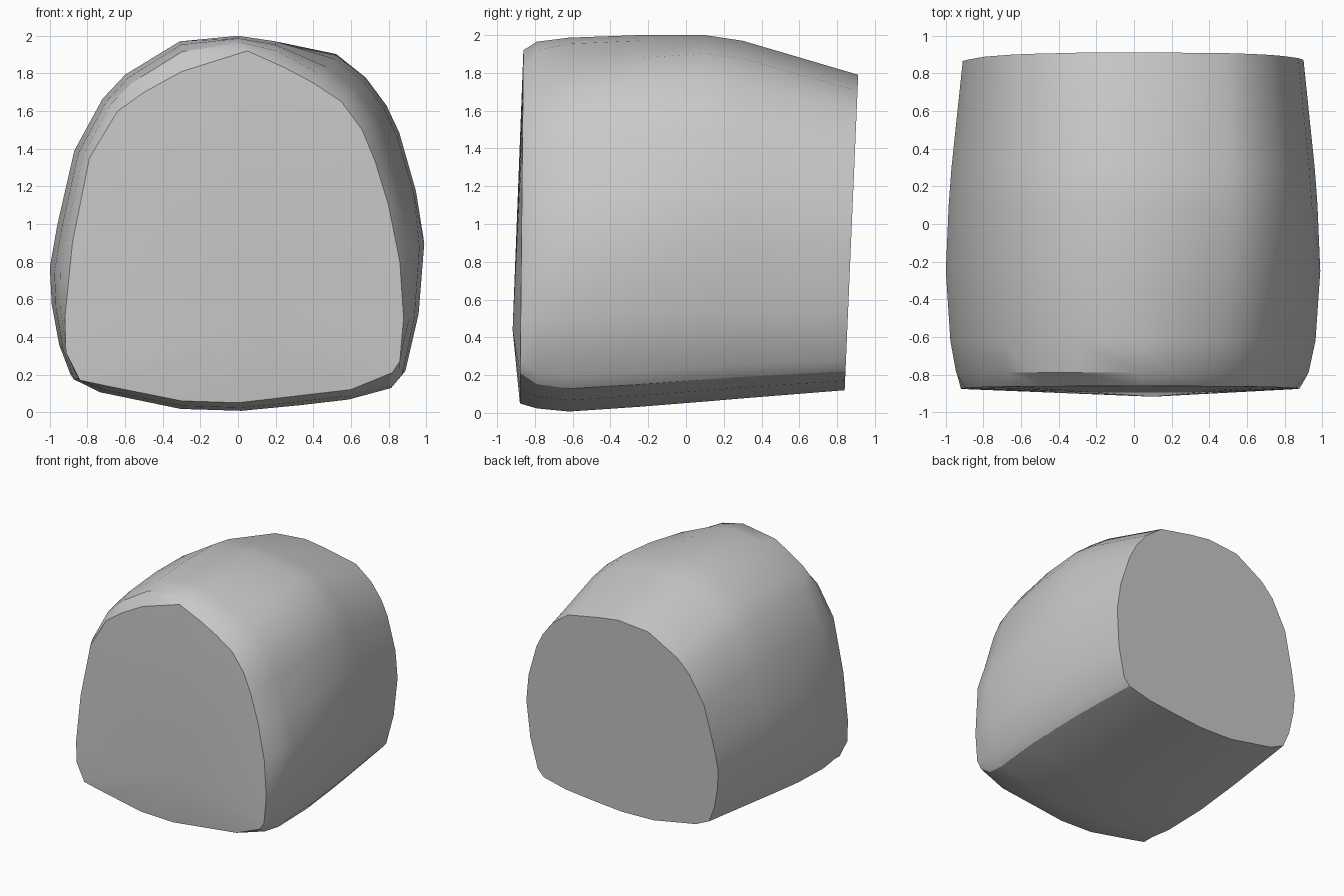
import bpy, bmesh, math

if "Cube" in bpy.data.objects:
    bpy.data.objects.remove(bpy.data.objects["Cube"])

# Widest cross-section (x, z), counter-clockwise seen from the front
BODY = [(-.31, .01), (.02, 0), (.34, .03), (.6, .06), (.83, .12), (.89, .19),
        (.96, .5), (.99, .88), (.96, 1.15), (.87, 1.47), (.80, 1.62), (.69, 1.77),
        (.53, 1.9), (.2, 1.97), (0, 2), (-.31, 1.97), (-.6, 1.79), (-.72, 1.66),
        (-.87, 1.38), (-.96, .98), (-1, .75), (-.99, .55), (-.95, .33),
        (-.89, .17), (-.75, .10)]

# Smaller outline of the front face, matched point for point
FRONT = [(-.3, .06), (0, .05), (.3, .085), (.6, .12), (.82, .21), (.86, .27),
         (.88, .5), (.86, .8), (.80, 1.1), (.73, 1.33), (.66, 1.5), (.55, 1.65),
         (.4, 1.75), (.25, 1.83), (.05, 1.92), (-.3, 1.81), (-.5, 1.7), (-.64, 1.6),
         (-.79, 1.35), (-.88, .9), (-.9, .7), (-.92, .5), (-.915, .32),
         (-.84, .17), (-.7, .14)]

# Stations along the block: y, width, bottom, top, blend, blend on worn upper right
STATIONS = [(-.79, .96, .015, 1.98, .75, .35),
            (-.62, .98, .005, 1.99, .95, .6),
            (-.25, 1.0, .032, 2.0, 1, .85),
            (.10, .985, .06, 2.0, 1, 1),
            (.30, .97, .077, 1.97, 1, 1)]


def station_ring(bm, y, width, low, high, blend, worn):
    ring = []
    for (bx, bz), (fx, fz) in zip(BODY, FRONT):
        x, z = bx * width, low + bz / 2 * (high - low)
        k = worn if bx > .4 and bz > 1.1 else blend
        ring.append(bm.verts.new((fx + (x - fx) * k, y, fz + (z - fz) * k)))
    return ring


def bridge(bm, a, b):
    n = len(a)
    for i in range(n):
        j = (i + 1) % n
        bm.faces.new((a[i], a[j], b[j], b[i]))


bm = bmesh.new()

# Front face, slightly bulged around a low point
rings = [[bm.verts.new((x, -.88 + .01 * z, z)) for x, z in FRONT]]
rings += [station_ring(bm, *s) for s in STATIONS]

# Back face, a flat leaning cut
back = []
for x, z in BODY:
    bz = .12 + z / 2 * 1.67
    back.append(bm.verts.new((x * .91, .84 + .043 * (bz - .12), bz)))
rings.append(back)

for a, b in zip(rings, rings[1:]):
    bridge(bm, a, b)
centre = bm.verts.new((.1, -.918, .44))
for i, v in enumerate(rings[0]):
    bm.faces.new((centre, rings[0][(i + 1) % len(rings[0])], v))
bm.faces.new(back)
bmesh.ops.recalc_face_normals(bm, faces=bm.faces)

mesh = bpy.data.meshes.new("rounded_block")
bm.to_mesh(mesh)
bm.free()
block = bpy.data.objects.new("rounded_block", mesh)
bpy.context.collection.objects.link(block)

# Plain grey surface
grey = bpy.data.materials.new("plain_grey")
grey.diffuse_color = (.58, .58, .58, 1)
grey.use_nodes = True
grey.node_tree.nodes["Principled BSDF"].inputs["Base Color"].default_value = grey.diffuse_color
mesh.materials.append(grey)

# Smooth sides with crisp rims
bpy.context.view_layer.objects.active = block
block.select_set(True)
bpy.ops.object.shade_smooth_by_angle(angle=math.radians(30))
